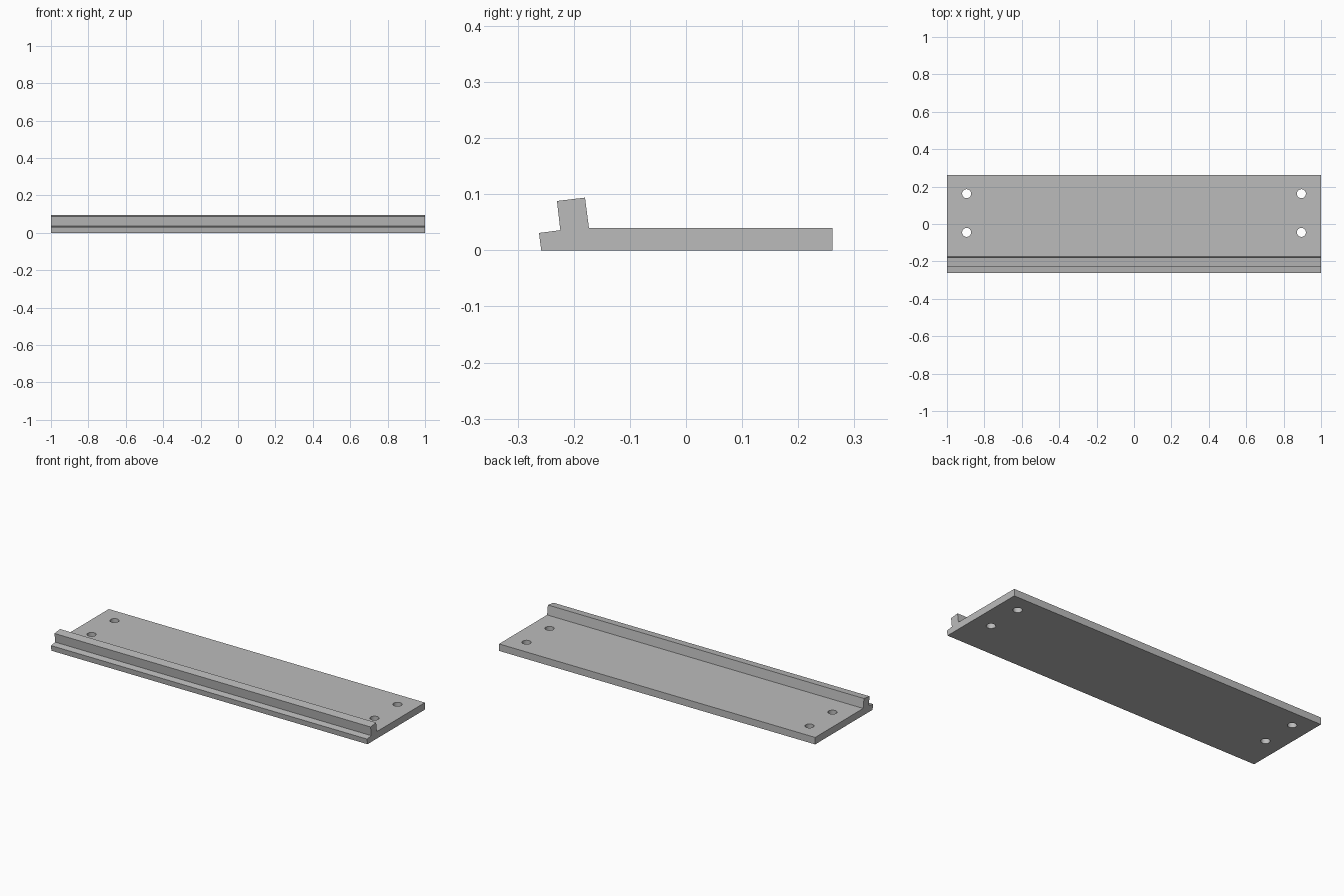
import bpy, bmesh

if "Cube" in bpy.data.objects:
    bpy.data.objects.remove(bpy.data.objects["Cube"], do_unlink=True)

grey = bpy.data.materials.new("plain grey")
grey.use_nodes = True
colour = (0.5, 0.5, 0.5, 1)
grey.diffuse_color = colour
grey.node_tree.nodes["Principled BSDF"].inputs["Base Color"].default_value = colour


def link_mesh(name, bm):
    bmesh.ops.recalc_face_normals(bm, faces=bm.faces)
    mesh = bpy.data.meshes.new(name)
    bm.to_mesh(mesh)
    bm.free()
    mesh.materials.append(grey)
    obj = bpy.data.objects.new(name, mesh)
    bpy.context.collection.objects.link(obj)
    return obj


# Rail: side profile (y, z) with a tilted lip, extruded along x
profile = [(-0.258, 0), (0.261, 0), (0.261, 0.04), (-0.173, 0.04),
           (-0.18, 0.094), (-0.23, 0.088), (-0.224, 0.036), (-0.262, 0.031)]
bm = bmesh.new()
end = bm.faces.new([bm.verts.new((-1, y, z)) for y, z in profile])
side = bmesh.ops.extrude_face_region(bm, geom=[end])
bmesh.ops.translate(bm, vec=(2, 0, 0),
                    verts=[v for v in side["geom"] if isinstance(v, bmesh.types.BMVert)])
plate = link_mesh("mounting_plate", bm)

# Screw holes: four round cutters near the ends
bm = bmesh.new()
for x in (-0.895, 0.895):
    for y in (-0.045, 0.162):
        hole = bmesh.ops.create_cone(bm, cap_ends=True, segments=32,
                                     radius1=0.024, radius2=0.024, depth=0.2)
        bmesh.ops.translate(bm, vec=(x, y, 0), verts=hole["verts"])
cutter = link_mesh("screw_hole_cutter", bm)

cut = plate.modifiers.new("screw holes", 'BOOLEAN')
cut.operation = 'DIFFERENCE'
cut.solver = 'EXACT'
cut.object = cutter

# Apply the cut and discard the cutter
bpy.ops.object.select_all(action='DESELECT')
plate.select_set(True)
bpy.context.view_layer.objects.active = plate
bpy.ops.object.modifier_apply(modifier=cut.name)
bpy.data.objects.remove(cutter, do_unlink=True)
bpy.ops.object.shade_smooth_by_angle(angle=0.5)
